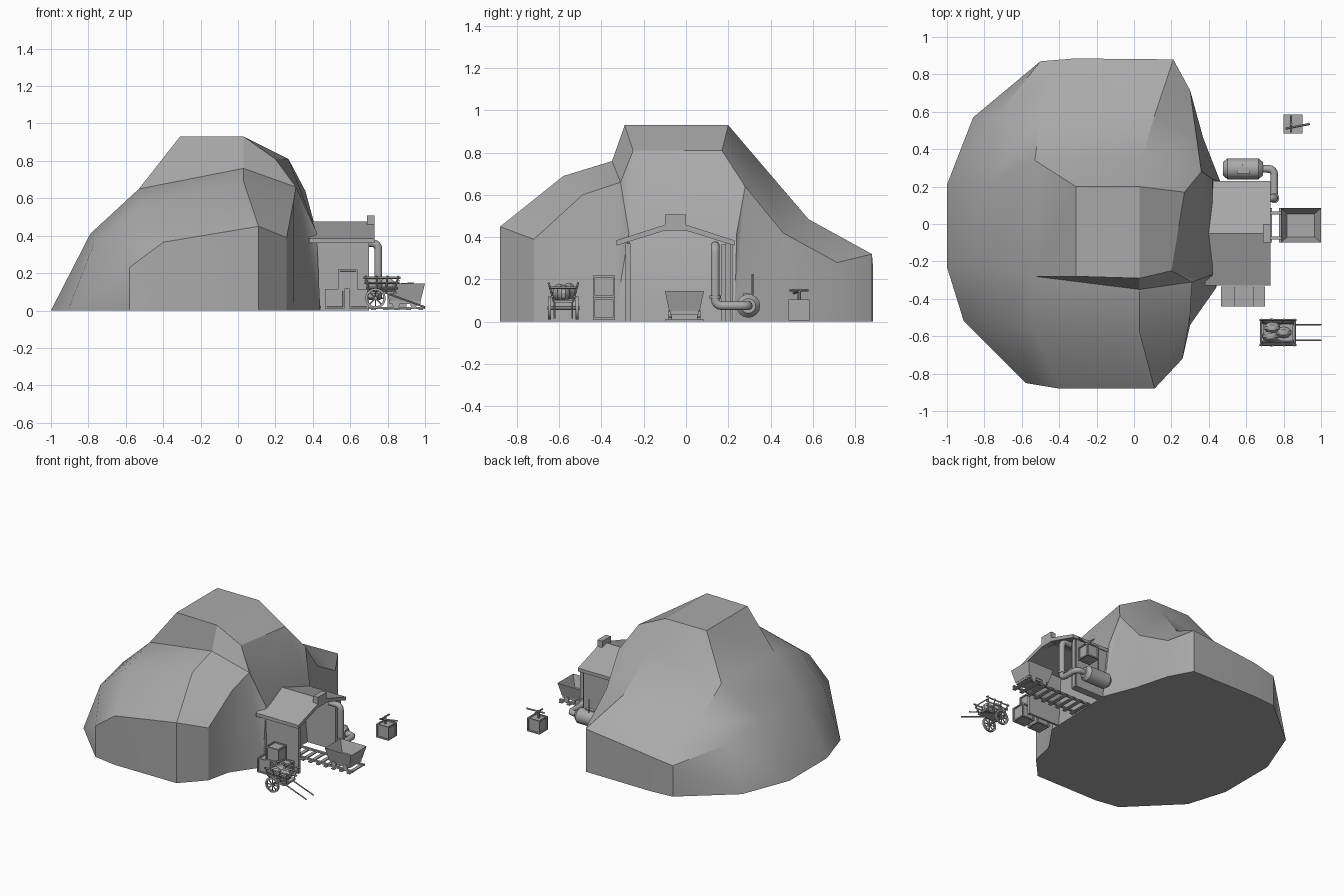
import bpy, bmesh, math
from mathutils import Vector

cube = bpy.data.objects.get("Cube")
if cube:
    bpy.data.objects.remove(cube)

stone = bpy.data.materials.new("plain_grey")
stone.use_nodes = True
stone.diffuse_color = (0.4, 0.4, 0.4, 1)
stone.node_tree.nodes["Principled BSDF"].inputs["Base Color"].default_value = (0.4, 0.4, 0.4, 1)


def finish(name, bm, smooth=False):
    bmesh.ops.recalc_face_normals(bm, faces=bm.faces)
    me = bpy.data.meshes.new(name)
    bm.to_mesh(me)
    bm.free()
    ob = bpy.data.objects.new(name, me)
    bpy.context.collection.objects.link(ob)
    me.materials.append(stone)
    if smooth:
        bpy.ops.object.select_all(action='DESELECT')
        ob.select_set(True)
        bpy.context.view_layer.objects.active = ob
        bpy.ops.object.shade_smooth_by_angle(angle=math.radians(30))
    return ob


def box(name, lo, hi, taper=1.0):
    """Box between two corners; taper scales the bottom."""
    bm = bmesh.new()
    bmesh.ops.create_cube(bm, size=1)
    mid, size = (Vector(lo) + Vector(hi)) / 2, Vector(hi) - Vector(lo)
    for v in bm.verts:
        k = taper if v.co.z < 0 else 1
        v.co = mid + Vector((v.co.x * size.x * k, v.co.y * size.y * k, v.co.z * size.z))
    return finish(name, bm)


def rod(name, a, b, r, sides=8, r2=None):
    a, b = Vector(a), Vector(b)
    bm = bmesh.new()
    bmesh.ops.create_cone(bm, cap_ends=True, segments=sides, radius1=r,
                          radius2=r if r2 is None else r2, depth=(b - a).length)
    q = (b - a).to_track_quat('Z', 'Y')
    for v in bm.verts:
        v.co = q @ v.co + (a + b) / 2
    return finish(name, bm, True)


def crate(name, x, y, z, s):
    """Crate with recessed panels on every face."""
    ob = box(name, (x, y, z), (x + s, y + s, z + s))
    bm = bmesh.new()
    bm.from_mesh(ob.data)
    bmesh.ops.inset_individual(bm, faces=bm.faces[:], thickness=s * 0.13, depth=0)
    inner = [f for f in bm.faces if f.calc_area() > s * s * 0.4]
    bmesh.ops.inset_individual(bm, faces=inner, thickness=0.001, depth=-s * 0.07)
    bm.to_mesh(ob.data)
    bm.free()


def open_tub(name, lo, hi, taper, wall):
    """Tapered tub, open on top."""
    ob = box(name, lo, hi, taper)
    bm = bmesh.new()
    bm.from_mesh(ob.data)
    top = max(bm.faces, key=lambda f: f.calc_center_median().z)
    bmesh.ops.inset_region(bm, faces=[top], thickness=wall, depth=0)
    drop = (hi[2] - lo[2]) * 0.85
    mid = top.calc_center_median()
    for v in top.verts:
        v.co = mid + (v.co - mid) * (taper * 0.95)
        v.co.z -= drop
    bm.to_mesh(ob.data)
    bm.free()


# Mountain: rows run from front to back, each from left slope to right slope
rows = [
    [(-.58, -.85, 0), (-.40, -.88, 0), (.11, -.88, 0), (.26, -.72, 0)],
    [(-.58, -.85, .23), (-.40, -.88, .365), (.11, -.88, .45), (.26, -.72, .39)],
    [(-.77, -.52, .36), (-.53, -.57, .56), (.03, -.58, .69), (.30, -.49, .60)],
    [(-.79, -.23, .41), (-.53, -.28, .65), (.03, -.35, .76), (.31, -.31, .66)],
    [(-.53, -.28, .65), (-.31, -.28, .93), (.03, -.29, .93), (.20, -.25, .81)],
    [(-.53, .34, .65), (-.31, .20, .93), (.03, .20, .93), (.27, .17, .81)],
    [(-.79, .21, .41), (-.53, .34, .65), (.04, .345, .76), (.36, .28, .64)],
    [(-.74, .57, .34), (-.5, .58, .43), (.11, .58, .485), (.335, .46, .42)],
    [(-.50, .87, .23), (-.32, .885, .26), (.21, .88, .32), (.30, .715, .28)],
    [(-.50, .87, 0), (-.32, .885, 0), (.21, .88, 0), (.30, .715, 0)],
]
bm = bmesh.new()
G = [[bm.verts.new(p) for p in r] for r in rows]


def face(*vs):
    bm.faces.new(vs)


for i in range(len(G) - 1):
    for j in range(3):
        face(G[i][j], G[i][j + 1], G[i + 1][j + 1], G[i + 1][j])
# Left foot, right foot and the wall behind the shed
lf = [bm.verts.new(p) for p in ((-.91, -.52, 0), (-1, -.23, 0), (-1, .21, 0), (-.86, .57, 0))]
rf = [bm.verts.new(p) for p in ((.30, -.54, 0), (.44, -.34, 0), (.46, .23, 0), (.37, .46, 0))]
wall = [bm.verts.new(p) for p in ((.42, -.27, .42), (.42, .24, .42))]
face(G[0][0], G[1][0], lf[0])
face(G[1][0], G[2][0], lf[0])
face(lf[0], G[2][0], G[3][0], lf[1])
face(lf[1], G[3][0], G[6][0], lf[2])
face(G[3][0], G[4][0], G[5][0], G[6][0])
face(lf[2], G[6][0], G[7][0], lf[3])
face(lf[3], G[7][0], G[8][0])
face(lf[3], G[8][0], G[9][0])
face(G[0][3], G[1][3], G[2][3], rf[0])
face(rf[0], G[2][3], G[3][3], rf[1])
face(rf[1], G[3][3], wall[0])
face(G[3][3], G[4][3], wall[0])
face(wall[0], G[4][3], G[5][3], wall[1])
face(wall[1], G[5][3], G[6][3])
face(rf[1], wall[0], wall[1], rf[2])
face(rf[2], wall[1], G[6][3])
face(rf[2], G[6][3], G[7][3], rf[3])
face(rf[3], G[7][3], G[8][3], G[9][3])
face(*(G[0] + rf + G[9][::-1] + lf[::-1]))
bmesh.ops.remove_doubles(bm, verts=bm.verts, dist=0.002)
finish("mountain", bm, True)

# Shed: gabled roof on side walls, open toward the yard
bm = bmesh.new()
profile = [(-.33, .385), (-.05, .475), (.23, .385), (.23, .36), (-.05, .447), (-.33, .36)]
ends = [[bm.verts.new((x, y, z)) for y, z in profile] for x in (.38, .73)]
for k in range(6):
    face(ends[0][k], ends[0][(k + 1) % 6], ends[1][(k + 1) % 6], ends[1][k])
for e in ends:
    face(e[0], e[1], e[4], e[5])
    face(e[1], e[2], e[3], e[4])
finish("shed_roof", bm)
box("shed_wall_front", (.36, -.28, 0), (.69, -.265, .375))
box("shed_wall_back", (.36, .165, 0), (.69, .22, .365))
box("ridge_block", (.69, -.10, .43), (.73, 0, .507))
for y in (-.275, .2):
    box("door_post", (.675, y - .012, 0), (.70, y + .012, .37))

# Rail track and mine cart
for y in (-.075, .06):
    box("rail", (.43, y - .008, .008), (1, y + .008, .02))
for i in range(9):
    x = .46 + i * .063
    box("sleeper", (x, -.10, .002), (x + .025, .085, .01))
open_tub("mine_cart_tub", (.785, -.10, .05), (1, .085, .145), .78, .012)
box("mine_cart_frame", (.81, -.075, .035), (.975, .06, .05))
for x in (.845, .94):
    for y in (-.075, .06):
        rod("mine_cart_wheel", (x, y - .008, .035), (x, y + .008, .035), .02, 12)

# Stacked crates and a lone box with a tap
crate("crate_left", .465, -.44, .01, .105)
crate("crate_right", .595, -.44, .01, .105)
crate("crate_top", .535, -.44, .115, .105)
crate("tool_box", .80, .485, .005, .10)
rod("tool_post", (.84, .535, .1), (.84, .535, .155), .008)
rod("tool_handle", (.81, .51, .135), (.94, .535, .145), .006)
rod("tool_bar", (.84, .49, .15), (.84, .58, .15), .006)

# Boiler tank with rounded ends, feed pipe and gauge rod
for a, b, r, r2 in ((.50, .665, .056, .056), (.475, .50, .035, .056), (.665, .69, .056, .035)):
    rod("tank", (a, .295, .075), (b, .295, .075), r, 16, r2)
rod("gauge_rod", (.58, .315, .11), (.58, .315, .225), .004)
box("tank_hatch", (.55, .27, .12), (.62, .30, .137))

cu = bpy.data.curves.new("pipe", 'CURVE')
cu.dimensions = '3D'
cu.bevel_depth = .021
cu.bevel_resolution = 3
cu.use_fill_caps = True
corners = [Vector(p) for p in ((.67, .295, .075), (.75, .295, .075), (.75, .138, .075),
                               (.75, .138, .36), (.66, .138, .36))]
path = [corners[0]]
for a, b, c in zip(corners, corners[1:], corners[2:]):
    p, q = b + (a - b).normalized() * .035, b + (c - b).normalized() * .035
    path += [p.lerp(b, t).lerp(b.lerp(q, t), t) for t in (0, .25, .5, .75, 1)]
path.append(corners[-1])
sp = cu.splines.new('POLY')
sp.points.add(len(path) - 1)
for pt, p in zip(sp.points, path):
    pt.co = (*p, 1)
cu.materials.append(stone)
bpy.context.collection.objects.link(bpy.data.objects.new("feed_pipe", cu))
rod("pipe_collar", (.75, .138, .11), (.75, .138, .125), .027, 16)

# Hand wagon: spoked wheels, slatted sides, sacks and two shafts
for y in (-.645, -.515):
    bm = bmesh.new()
    rings = [[bm.verts.new((.735 + r * math.cos(t * math.tau / 16), y + dy,
                            .065 + r * math.sin(t * math.tau / 16))) for t in range(16)]
             for r, dy in ((.055, -.007), (.055, .007), (.043, .007), (.043, -.007))]
    for k in range(4):
        for t in range(16):
            u, m = (t + 1) % 16, (k + 1) % 4
            face(rings[k][t], rings[k][u], rings[m][u], rings[m][t])
    finish("wagon_wheel", bm, True)
    for t in range(4):
        d = Vector((math.cos(t * math.pi / 4), 0, math.sin(t * math.pi / 4))) * .046
        c = Vector((.735, y, .065))
        rod("wagon_spoke", c - d, c + d, .004, 6)
rod("wagon_axle", (.735, -.655, .065), (.735, -.505, .065), .009)
box("wagon_bed", (.69, -.625, .09), (.85, -.535, .102))
for s in (-1, 1):
    y = -.58 + s * .045
    for x in (.70, .745, .79, .835):
        rod("wagon_stake", (x, y, .095), (x + (x - .76) * .3, y + s * .025, .185), .005, 6)
    for h in (.3, .65, 1):
        z, yy, o = .095 + .08 * h, y + s * .022 * h, .02 * h
        rod("wagon_slat", (.69 - o, yy, z), (.85 + o, yy, z), .006, 4)
    rod("wagon_shaft", (.72, -.58 + s * .042, .12), (1, -.58 + s * .042, .018), .005, 6)
for x in (.68, .86):
    rod("wagon_end_slat", (x, -.64, .16), (x, -.52, .16), .006, 4)
for x, y, z in ((.73, -.6, .14), (.74, -.555, .145), (.80, -.58, .135)):
    bm = bmesh.new()
    bmesh.ops.create_uvsphere(bm, u_segments=10, v_segments=6, radius=.04)
    for v in bm.verts:
        v.co = Vector((v.co.x * 1.1 + x, v.co.y * .8 + y, v.co.z + z))
    finish("sack", bm, True)
